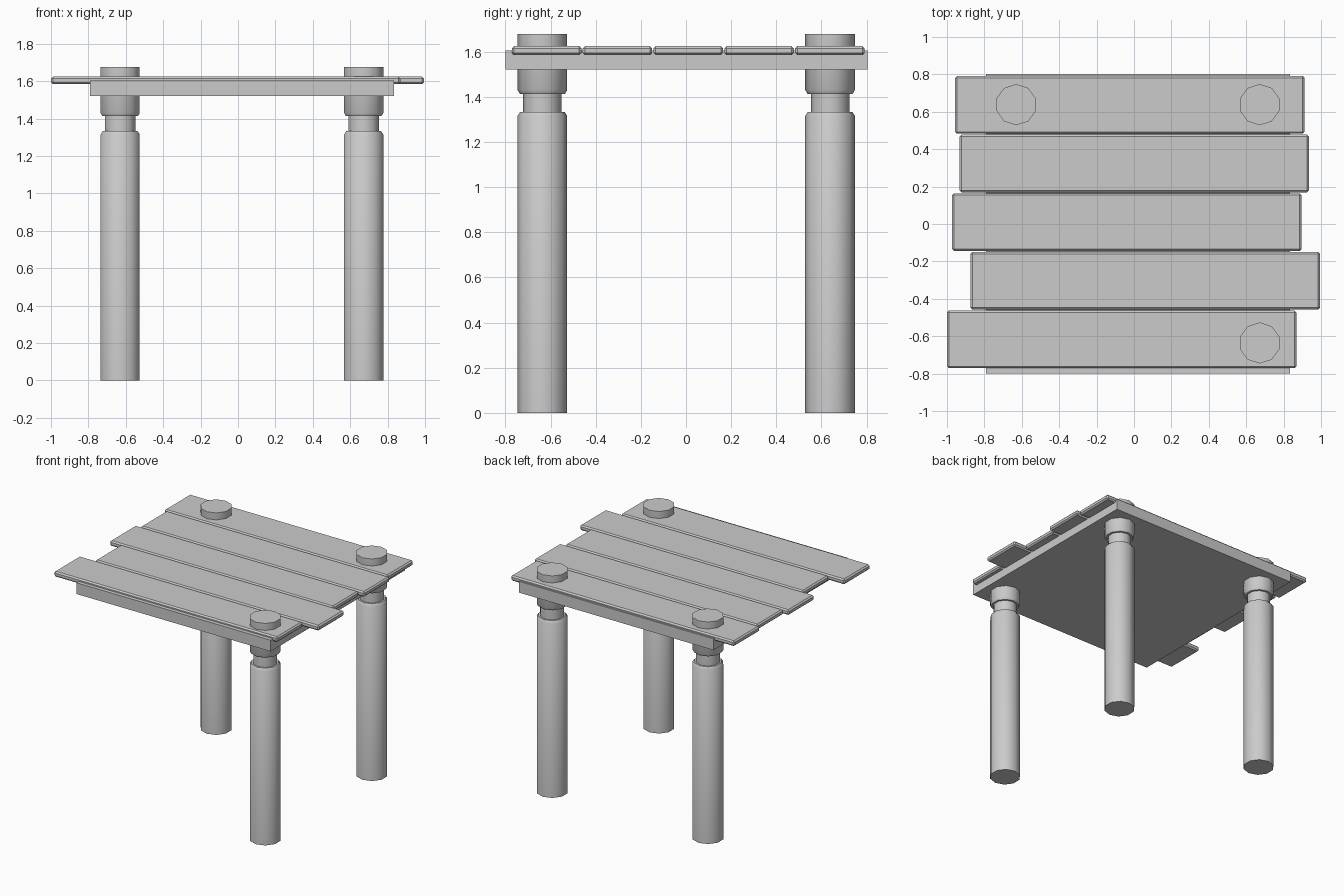
import bpy, bmesh
from math import pi, sin, cos, radians

if "Cube" in bpy.data.objects:
    bpy.data.objects.remove(bpy.data.objects["Cube"])


def finish(name, bm):
    bmesh.ops.recalc_face_normals(bm, faces=bm.faces[:])
    mesh = bpy.data.meshes.new(name)
    bm.to_mesh(mesh)
    bm.free()
    obj = bpy.data.objects.new(name, mesh)
    bpy.context.collection.objects.link(obj)
    return obj


def box(name, lo, hi, bevel=0.0):
    bm = bmesh.new()
    bmesh.ops.create_cube(bm, size=1)
    for v in bm.verts:
        v.co = [(a + b) / 2 + c * (b - a) for a, b, c in zip(lo, hi, v.co)]
    if bevel:
        bmesh.ops.bevel(bm, geom=bm.edges[:], offset=bevel, segments=1,
                        affect='EDGES', profile=0.5)
    return finish(name, bm)


def post(name, x, y, profile, sides=10):
    bm = bmesh.new()
    rings = []
    for r, z in profile:
        rings.append([bm.verts.new((x + r * sin(2 * pi * i / sides),
                                    y + r * cos(2 * pi * i / sides), z))
                      for i in range(sides)])
    for a, b in zip(rings, rings[1:]):
        for i in range(sides):
            j = (i + 1) % sides
            bm.faces.new((a[i], a[j], b[j], b[i]))
    bm.faces.new(rings[0])
    bm.faces.new(rings[-1])
    obj = finish(name, bm)
    bpy.ops.object.select_all(action='DESELECT')
    obj.select_set(True)
    bpy.context.view_layer.objects.active = obj
    bpy.ops.object.shade_smooth_by_angle(angle=radians(40))
    return obj


# Slab under the planks
box("base_slab", (-0.79, -0.80, 1.52), (0.833, 0.803, 1.605))

# Staggered planks, front to back
for n, x in enumerate((-0.066, 0.06, -0.038, 0.001, -0.022)):
    y = -0.617 + n * 0.3135
    box(f"plank_{n + 1}", (x - 0.934, y - 0.154, 1.584),
        (x + 0.934, y + 0.154, 1.624), 0.01)

# Three posts with a narrow neck below the collar
PROFILE = [(0.11, 0), (0.11, 1.315), (0.098, 1.333), (0.085, 1.333),
           (0.085, 1.413), (0.10, 1.413), (0.11, 1.43), (0.11, 1.677)]
for name, x, y in (("back_left_post", -0.63, 0.638),
                   ("back_right_post", 0.672, 0.638),
                   ("front_right_post", 0.672, -0.636)):
    post(name, x, y, PROFILE)
